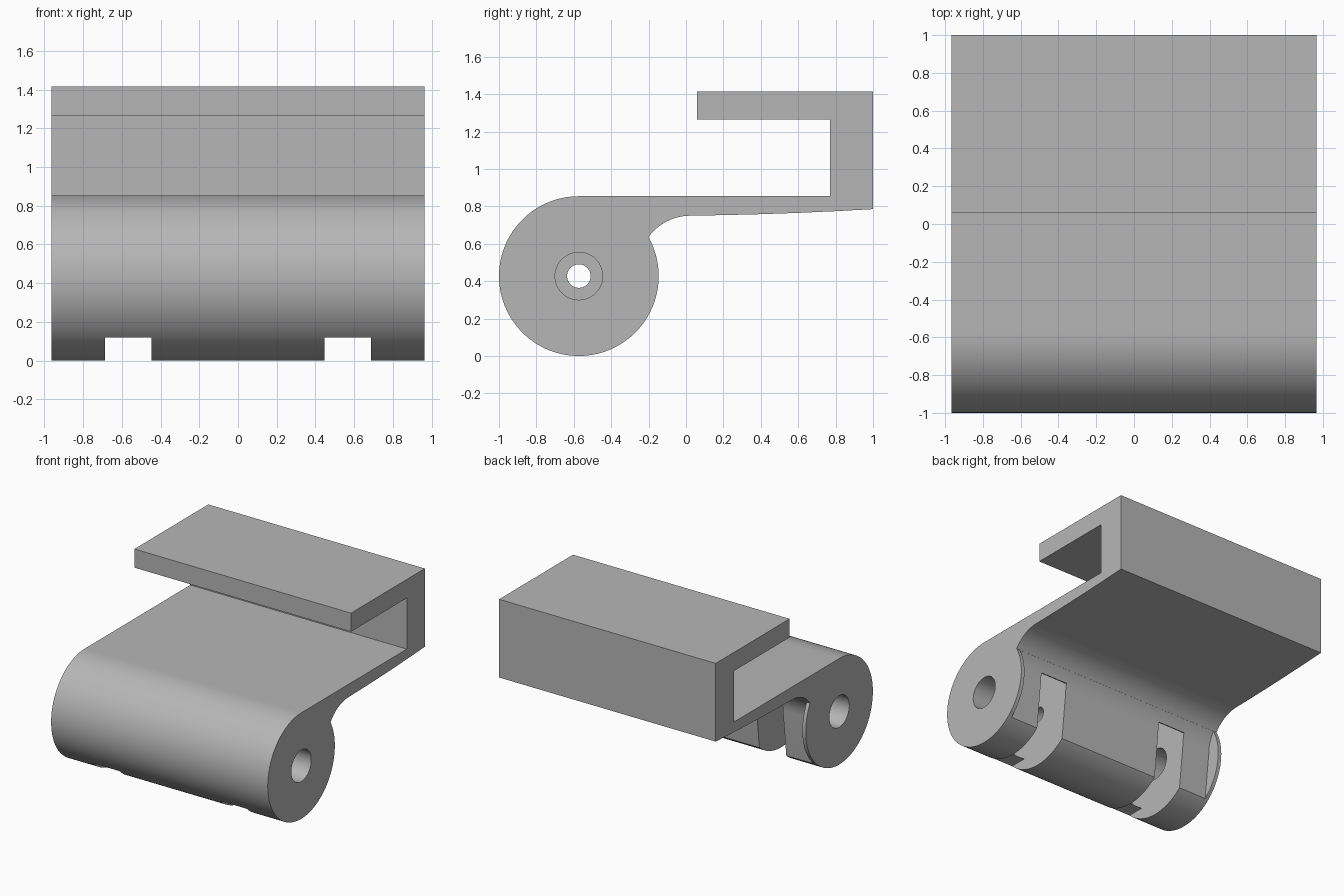
import bpy, bmesh
from math import sin, cos, radians

if "Cube" in bpy.data.objects:
    bpy.data.objects.remove(bpy.data.objects["Cube"])

HALF = 0.965             # half width of the bracket
BARREL = (-0.573, 0.427)  # barrel axis in (y, z)
RADIUS = 0.427
FILLET = (0.025, 0.47)   # centre of the hollow under the plate

grey = bpy.data.materials.new("plain_grey")
grey.use_nodes = True
grey.diffuse_color = (0.47, 0.47, 0.47, 1)
grey.node_tree.nodes["Principled BSDF"].inputs["Base Color"].default_value = grey.diffuse_color


def arc(centre, r, start, end, steps):
    """Points of an arc in (y, z), angles in degrees."""
    angles = [radians(start + (end - start) * i / steps) for i in range(steps + 1)]
    return [(centre[0] + r * cos(a), centre[1] + r * sin(a)) for a in angles]


def prism(name, profile, x0, x1):
    """Extrude a (y, z) profile along x."""
    bm = bmesh.new()
    face = bm.faces.new([bm.verts.new((x0, y, z)) for y, z in profile])
    out = bmesh.ops.extrude_face_region(bm, geom=[face])
    verts = [v for v in out["geom"] if isinstance(v, bmesh.types.BMVert)]
    bmesh.ops.translate(bm, verts=verts, vec=(x1 - x0, 0, 0))
    bmesh.ops.recalc_face_normals(bm, faces=bm.faces)
    mesh = bpy.data.meshes.new(name)
    bm.to_mesh(mesh)
    bm.free()
    mesh.materials.append(grey)
    obj = bpy.data.objects.new(name, mesh)
    bpy.context.collection.objects.link(obj)
    return obj


def cut(target, cutter):
    """Subtract the cutter, then remove it."""
    cutter.hide_render = True
    mod = target.modifiers.new("cut", 'BOOLEAN')
    mod.operation = 'DIFFERENCE'
    mod.solver = 'EXACT'
    mod.object = cutter
    bpy.context.view_layer.objects.active = target
    bpy.ops.object.modifier_apply(modifier=mod.name)
    bpy.data.objects.remove(cutter)


# Body: hooked plate, hollow and full barrel in one section
profile = [(0.06, 1.415), (1, 1.415), (1, 0.785), (0.8, 0.774), (0.6, 0.765), (0.4, 0.758), (0.2, 0.753)]
profile += arc(FILLET, 0.28, 90, 143.7, 14)
profile += arc(BARREL, RADIUS, 28.5, -270, 96)
profile += [(0.77, 0.854), (0.77, 1.265), (0.06, 1.265)]
body = prism("hinge_bracket", profile, -HALF, HALF)

# Flattened back of the barrel, leaving thin full discs at the ends
relief = arc(FILLET, 0.279, 130, 180, 14)
relief += [(-0.295, 0.105), (-0.31, -0.05), (0, -0.05), (0, 0.6)]
cut(body, prism("back_relief", relief, -0.935, 0.935))

# Knuckle slots with a round inner wall
slot = arc(BARREL, 0.345, 20.9, 242.9, 56)
slot += [(-1.1, 0.12), (-1.1, -0.1), (0, -0.1), (0, 0.55)]
for side in (-1, 1):
    cut(body, prism("slot", slot, side * 0.447, side * 0.687))

# Narrow pin hole in the middle, wide bores in the outer lugs
cut(body, prism("pin_hole", arc(BARREL, 0.063, 0, 350, 35), -1.1, 1.1))
for side in (-1, 1):
    cut(body, prism("bore", arc(BARREL, 0.127, 0, 352.5, 47), side * 0.56, side * 1.1))

# Smooth curves, crisp edges
bpy.ops.object.select_all(action='DESELECT')
body.select_set(True)
bpy.context.view_layer.objects.active = body
bpy.ops.object.shade_smooth_by_angle(angle=radians(20))
